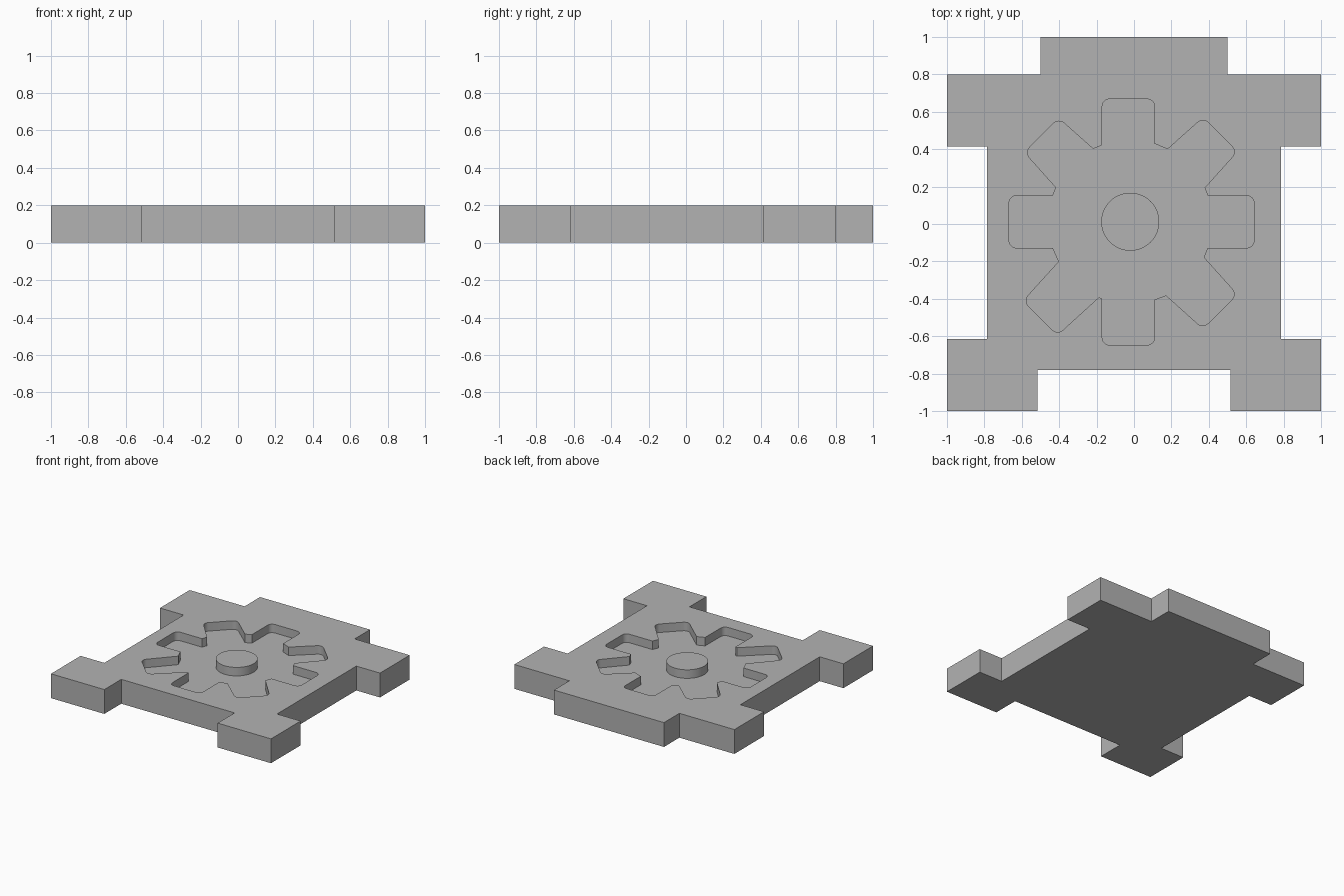
import bpy
import bmesh
import math
from mathutils import Vector

default = bpy.data.objects.get("Cube")
if default:
    bpy.data.objects.remove(default, do_unlink=True)

HEIGHT = 0.2
FLOOR = 0.13
CENTRE = Vector((-0.02, 0.012))

grey = bpy.data.materials.new("plain grey")
grey.use_nodes = True
colour = (0.45, 0.45, 0.45, 1)
grey.diffuse_color = colour
grey.node_tree.nodes["Principled BSDF"].inputs["Base Color"].default_value = colour


def prism(name, outline, low, high):
    """Extrude a closed outline between two heights."""
    mesh = bpy.data.meshes.new(name)
    bm = bmesh.new()
    face = bm.faces.new([bm.verts.new((p[0], p[1], low)) for p in outline])
    moved = bmesh.ops.extrude_face_region(bm, geom=[face], use_keep_orig=True)
    verts = [v for v in moved["geom"] if isinstance(v, bmesh.types.BMVert)]
    bmesh.ops.translate(bm, verts=verts, vec=(0, 0, high - low))
    bmesh.ops.recalc_face_normals(bm, faces=bm.faces)
    bm.to_mesh(mesh)
    bm.free()
    mesh.materials.append(grey)
    obj = bpy.data.objects.new(name, mesh)
    bpy.context.collection.objects.link(obj)
    return obj


def rounded(before, corner, after, radius, steps=6):
    """Arc that replaces a roughly square corner."""
    a = (before - corner).normalized() * radius
    b = (after - corner).normalized() * radius
    turns = [math.pi / 2 * i / steps for i in range(steps + 1)]
    return [corner + a * (1 - math.sin(t)) + b * (1 - math.cos(t)) for t in turns]


def tooth(index, tip, shift):
    """Outline of one gear tooth, running anticlockwise."""
    angle = math.radians(45 * index)
    out = Vector((math.cos(angle), math.sin(angle)))
    side = Vector((-out.y, out.x))
    root_half, tip_half = (0.143, 0.129) if index % 2 else (0.14, 0.14)

    def root(offset):
        return CENTRE + side * offset + out * math.sqrt(0.437 ** 2 - offset ** 2)

    start, end = root(shift - root_half), root(shift + root_half)
    low = CENTRE + out * tip + side * (shift - tip_half)
    high = CENTRE + out * tip + side * (shift + tip_half)
    return [start, *rounded(start, low, high, 0.04),
            *rounded(low, high, end, 0.04), end]


# Plate: one half of the outline, mirrored to the other side
half = [(0.515, -0.78), (0.515, -1), (1, -1), (1, -0.615), (0.785, -0.615),
        (0.785, 0.415), (1, 0.415), (1, 0.8), (0.5, 0.8), (0.5, 1)]
plate = prism("base_plate", half + [(-x, y) for x, y in reversed(half)], 0, HEIGHT)

# Gear-shaped pocket: tip radius and sideways shift of each tooth
teeth = [(0.662, 0), (0.67, -0.01), (0.656, 0.01), (0.662, 0.008),
         (0.648, 0), (0.704, 0.024), (0.659, -0.01), (0.679, 0)]
gear = [p for i, (tip, shift) in enumerate(teeth) for p in tooth(i, tip, shift)]
cutter = prism("pocket_cutter", gear, FLOOR, HEIGHT + 0.1)
cutter.hide_render = True
cut = plate.modifiers.new("pocket", "BOOLEAN")
cut.operation = "DIFFERENCE"
cut.solver = "EXACT"
cut.object = cutter
bpy.context.view_layer.objects.active = plate
plate.select_set(True)
bpy.ops.object.modifier_apply(modifier=cut.name)
bpy.data.objects.remove(cutter, do_unlink=True)

# Round boss in the middle of the pocket
ring = [2 * math.pi * i / 64 for i in range(64)]
boss = prism("centre_boss", [CENTRE + Vector((math.cos(t), math.sin(t))) * 0.155
                             for t in ring], FLOOR, HEIGHT)

# Smooth the curved walls and keep the edges sharp
for obj in (plate, boss):
    bpy.ops.object.select_all(action="DESELECT")
    obj.select_set(True)
    bpy.context.view_layer.objects.active = obj
    bpy.ops.object.shade_smooth_by_angle(angle=math.radians(25))
